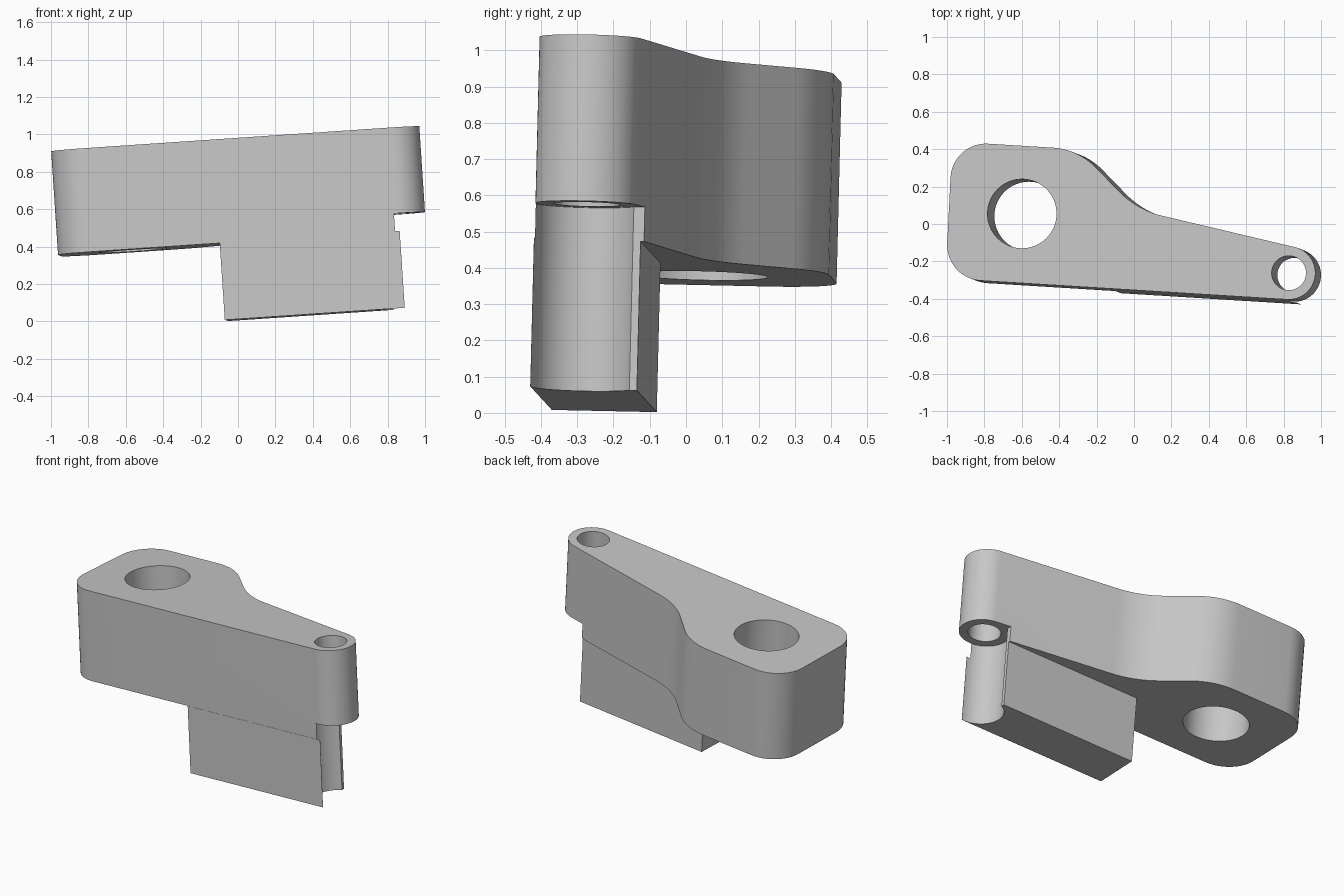
import bpy
import bmesh
import math
from mathutils import Matrix, Vector

cube = bpy.data.objects.get("Cube")
if cube:
    bpy.data.objects.remove(cube, do_unlink=True)

grey = bpy.data.materials.new("plain grey")
grey.use_nodes = True
grey.diffuse_color = (0.57, 0.57, 0.57, 1)
grey.node_tree.nodes["Principled BSDF"].inputs["Base Color"].default_value = (0.57, 0.57, 0.57, 1)

# The whole lever leans slightly: local z = 0 is its top face
up = Vector((-0.066, 0.025, 1)).normalized()
side = Vector((0, 1, 0)).cross(up).normalized()
back = up.cross(side)
lean = Matrix.Translation((0, 0, 0.973)) @ Matrix((side, back, up)).transposed().to_4x4()

BODY_DEPTH = 0.555
RING_DEPTH = 0.46
FULL_DEPTH = 0.967
PIN = Vector((0.83, -0.262))
PIN_R = 0.142


def arc(centre, radius, start, end, steps):
    """Points on an arc, angles in degrees."""
    points = []
    for i in range(steps + 1):
        a = math.radians(start + (end - start) * i / steps)
        points.append(centre + radius * Vector((math.cos(a), math.sin(a))))
    return points


def round_corner(before, corner, after, radius, steps=12):
    """Replace a corner by a tangent arc."""
    u = (before - corner).normalized()
    v = (after - corner).normalized()
    half = math.acos(u.dot(v)) / 2
    centre = corner + (u + v).normalized() * radius / math.sin(half)
    first = corner + u * radius / math.tan(half) - centre
    last = corner + v * radius / math.tan(half) - centre
    start = math.atan2(first.y, first.x)
    turn = math.atan2(first.x * last.y - first.y * last.x, first.dot(last))
    return arc(centre, radius, math.degrees(start), math.degrees(start + turn), steps)


def prism(name, outline, top, bottom):
    """Extrude a flat outline between two local heights."""
    bm = bmesh.new()
    face = bm.faces.new([bm.verts.new((p[0], p[1], bottom)) for p in outline])
    ext = bmesh.ops.extrude_face_region(bm, geom=[face])
    new = [g for g in ext["geom"] if isinstance(g, bmesh.types.BMVert)]
    bmesh.ops.translate(bm, verts=new, vec=(0, 0, top - bottom))
    bmesh.ops.recalc_face_normals(bm, faces=bm.faces)
    mesh = bpy.data.meshes.new(name)
    bm.to_mesh(mesh)
    bm.free()
    mesh.materials.append(grey)
    obj = bpy.data.objects.new(name, mesh)
    obj.matrix_world = lean
    bpy.context.collection.objects.link(obj)
    return obj


def select(obj):
    bpy.ops.object.select_all(action="DESELECT")
    obj.select_set(True)
    bpy.context.view_layer.objects.active = obj


def cut(obj, cutter):
    mod = obj.modifiers.new("cut", "BOOLEAN")
    mod.operation = "DIFFERENCE"
    mod.solver = "EXACT"
    mod.object = cutter
    select(obj)
    bpy.ops.object.modifier_apply(modifier=mod.name)


def circle(centre, radius, steps=64):
    return arc(Vector(centre), radius, 0, 360, steps)[:-1]


# Arm outline: wide rounded end, S-shaped waist, narrow round end
front_end = arc(PIN, PIN_R, 76.7, -93.5, 32)
corners = [((-1.01, -0.291), 0.19), ((-0.974, 0.441), 0.19),
           ((-0.30, 0.40), 0.35), ((0.015, 0.076), 0.48)]
chain = [front_end[-1]] + [Vector(c) for c, r in corners] + [front_end[0]]
outline = []
for i, (c, r) in enumerate(corners):
    outline += round_corner(chain[i], chain[i + 1], chain[i + 2], r)
outline += front_end
arm = prism("arm", outline, 0, -BODY_DEPTH)

# Lower block, flush with the front of the arm
along = Vector((1, -0.062)).normalized()
across = Vector((0.062, 1)).normalized()
corner = Vector((-0.134, -0.346))
length = 0.966
block = prism("lower_block", [corner, corner + along * length,
                              corner + along * length + across * 0.29,
                              corner + across * 0.29], -BODY_DEPTH, -FULL_DEPTH)

# Through holes and the round relief below the narrow end
large_hole = prism("large_hole_cutter", circle((-0.6, 0.055), 0.185), 0.2, -1.2)
pin_hole = prism("pin_hole_cutter", circle(PIN, 0.092), 0.2, -1.2)
relief = prism("relief_cutter", circle(PIN, PIN_R + 0.001), -RING_DEPTH, -1.2)
trim = prism("trim_cutter", [(0.77, -0.262), (1.1, -0.262), (1.1, 0), (0.77, 0)],
             -RING_DEPTH, -1.2)
for cutter in (large_hole, pin_hole, relief, trim):
    cut(arm, cutter)
for cutter in (relief, trim):
    cut(block, cutter)
for cutter in (large_hole, pin_hole, relief, trim):
    bpy.data.objects.remove(cutter, do_unlink=True)

for obj in (arm, block):
    select(obj)
    bpy.ops.object.shade_smooth_by_angle(angle=math.radians(30))
